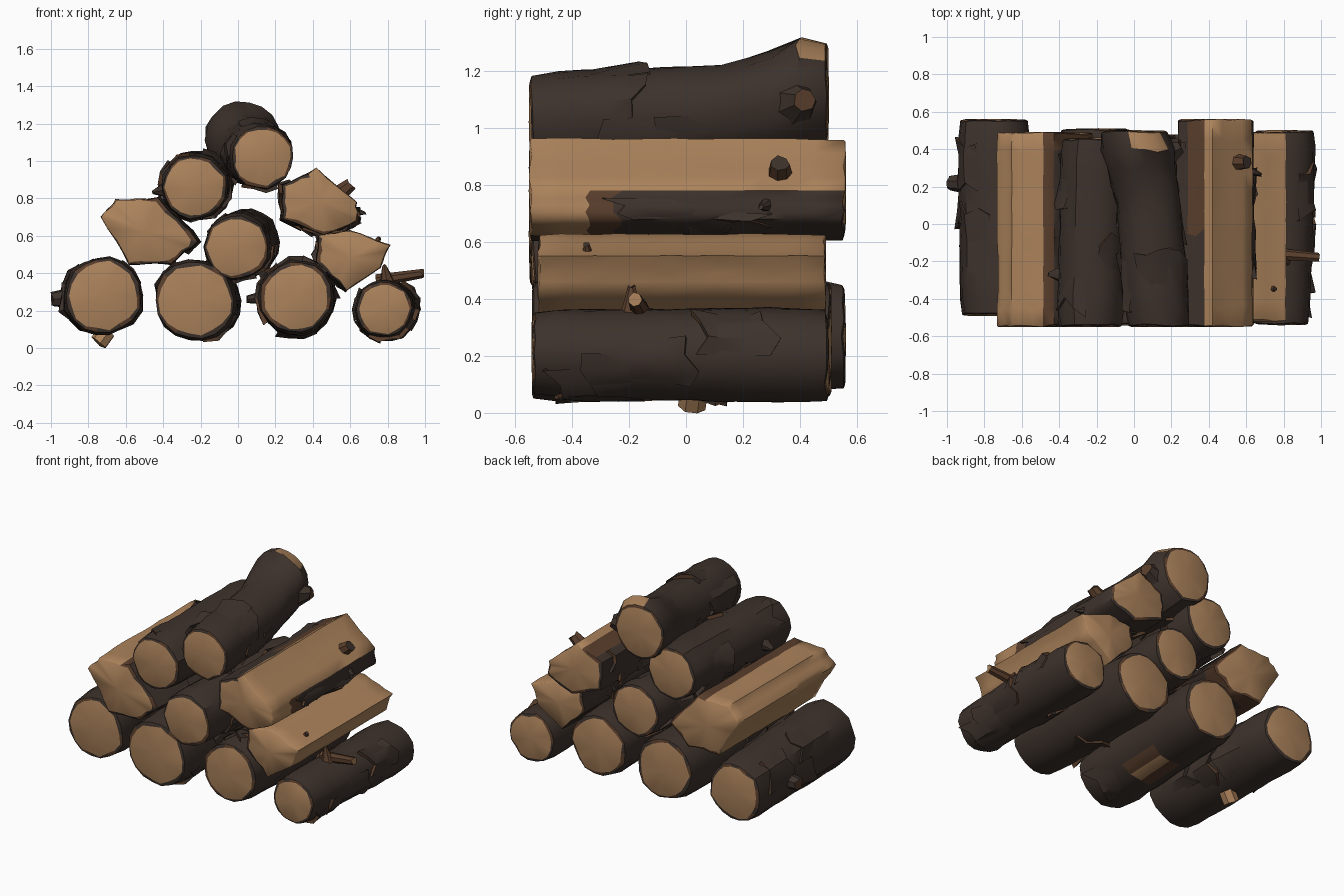
import bpy, bmesh, math, random
from mathutils import Vector

if "Cube" in bpy.data.objects:
    bpy.data.objects.remove(bpy.data.objects["Cube"])

WOOD, BARK, BROWN = range(3)


def material(name, rgb):
    m = bpy.data.materials.new(name)
    m.use_nodes = True
    m.diffuse_color = (*rgb, 1)
    m.node_tree.nodes["Principled BSDF"].inputs["Base Color"].default_value = (*rgb, 1)
    return m


MATS = [material("cut wood", (0.41, 0.225, 0.105)),
        material("dark bark", (0.047, 0.032, 0.025)),
        material("inner bark", (0.10, 0.048, 0.025))]


def finish(name, bm, smooth=35):
    bmesh.ops.recalc_face_normals(bm, faces=bm.faces)
    mesh = bpy.data.meshes.new(name)
    bm.to_mesh(mesh)
    bm.free()
    for m in MATS:
        mesh.materials.append(m)
    ob = bpy.data.objects.new(name, mesh)
    bpy.context.collection.objects.link(ob)
    bpy.context.view_layer.objects.active = ob
    ob.select_set(True)
    bpy.ops.object.shade_smooth_by_angle(angle=math.radians(smooth))
    ob.select_set(False)


def face(bm, verts, mat):
    f = bm.faces.new(verts)
    f.material_index = mat


def circle(n=18):
    return [Vector((math.cos(a), math.sin(a))) for a in (math.tau * i / n for i in range(n))]


def outline(points, centre, cuts=4):
    # Polygon relative to its centre, with each edge cut into short pieces
    pts = [Vector(p) - Vector(centre) for p in points]
    return [p.lerp(q, k / cuts) for p, q in zip(pts, pts[1:] + pts[:1]) for k in range(cuts)]


def along(path, y):
    # Path keys are (y, x, z, size)
    for a, b in zip(path, path[1:]):
        if y <= b[0]:
            t = (y - a[0]) / (b[0] - a[0])
            return [u + (v - u) * t for u, v in zip(a, b)]
    return path[-1]


def log(name, profile, path, rule, seed, rough=0.035, taper=0.03, flakes=9, smooth=35, rings=12):
    rnd = random.Random(seed)
    bm = bmesh.new()
    n = len(profile)
    y0, y1 = path[0][0], path[-1][0]
    lumps = [rnd.uniform(-rough, rough) for _ in profile]
    loops, centres = [], []
    for i in range(rings):
        t = i / (rings - 1)
        end = i in (0, rings - 1)
        yc = y0 + (y1 - y0) * t
        _, x, z, s = along(path, yc)
        loop = []
        for j, p in enumerate(profile):
            k = s * (1 + lumps[j] + rnd.uniform(-rough, rough) * 0.7 + (-taper if end else taper))
            y = yc + rnd.uniform(-0.006, 0.006) if end else yc + rnd.uniform(-0.02, 0.02)
            loop.append(bm.verts.new((x + p.x * k, y, z + p.y * k)))
        loops.append(loop)
        centres.append(Vector((x, yc, z)))

    def mat_at(j, y):
        mid = profile[j % n] + profile[(j + 1) % n]
        return rule(math.degrees(math.atan2(mid.y, mid.x)), y)

    # Sides
    for i in range(rings - 1):
        for j in range(n):
            k = (j + 1) % n
            face(bm, (loops[i][j], loops[i][k], loops[i + 1][k], loops[i + 1][j]),
                 mat_at(j, (centres[i].y + centres[i + 1].y) / 2))
    # Sawn ends with a ragged bark rim
    for i, out in ((0, -1), (rings - 1, 1)):
        push = Vector((0, out * 0.006, 0))
        rims = [mat_at(j, centres[i].y) for j in range(n)]
        inner = []
        for j, v in enumerate(loops[i]):
            keep = 0.97 if rims[j] == WOOD else rnd.uniform(0.87, 0.95)
            inner.append(bm.verts.new(centres[i] + (v.co - centres[i]) * keep + push))
        hub = bm.verts.new(centres[i] + push * 2)
        for j in range(n):
            k = (j + 1) % n
            rim = BROWN if rims[j] == BARK and rnd.random() < 0.3 else rims[j]
            face(bm, (loops[i][j], loops[i][k], inner[k], inner[j]), rim)
            face(bm, (inner[j], inner[k], hub), WOOD)

    # Peeling bark flakes: raised patches with one torn, lifted end
    for _ in range(flakes):
        i, j = rnd.randrange(1, rings - 4), rnd.randrange(n)
        length, step = rnd.choice((2, 3)), rnd.choice((1, -1))
        start = i if step > 0 else i + length
        if any(mat_at(j + c, centres[start + step * r].y) != BARK
               for r in range(length + 1) for c in range(3)):
            continue
        rows = []
        for r in range(length + 1):
            row = []
            for c in range(4):
                ring = start + step * r
                p = loops[ring][(j + c) % n].co
                radial = (p - centres[ring]).normalized()
                edge = r == 0 or c in (0, 3)
                lift = -0.004 if edge else 0.012
                if r == length:
                    lift = rnd.uniform(0.005, 0.03)
                slip = step * rnd.uniform(-0.05, 0.05) if r == length else 0
                row.append(bm.verts.new(p + radial * lift + Vector((0, slip, 0))))
            rows.append(row)
        for a, b in zip(rows, rows[1:]):
            for c in range(3):
                face(bm, (a[c], a[c + 1], b[c + 1], b[c]), BARK)
        # Torn underside of the lifted end
        last = rows[-1]
        foot = [bm.verts.new(v.co.lerp(centres[start + step * length], 0.2)) for v in last]
        for c in range(3):
            face(bm, (last[c], last[c + 1], foot[c + 1], foot[c]), rnd.choice((BARK, BROWN)))
    finish(name, bm, smooth)


def branch(name, start, end, r0, r1, side, tip, seed):
    # Snapped side branch: a rough tapered stub
    rnd = random.Random(seed)
    start, end = Vector(start), Vector(end)
    turn = (end - start).to_track_quat('Z', 'Y')
    bm = bmesh.new()
    loops = []
    for t, r in ((0, r0), (0.5, (r0 + r1) / 2), (1, r1)):
        loops.append([bm.verts.new(start.lerp(end, t) + turn @ Vector(
            (p.x * r, p.y * r, -rnd.uniform(0, 0.02) if t else 0))) for p in circle(7)])
    for a, b in zip(loops, loops[1:]):
        for j in range(7):
            k = (j + 1) % 7
            face(bm, (a[j], a[k], b[k], b[j]), side)
    face(bm, loops[0], side)
    face(bm, loops[-1], tip)
    finish(name, bm)


def all_bark(angle, y):
    return BARK


def scarred_bark(angle, y):
    # Small bare patch underneath, edged with inner bark
    if -95 < angle < -45 and -0.2 < y < 0.12:
        return WOOD if -85 < angle < -55 and y > -0.12 else BROWN
    return BARK


def torn_top(angle, y):
    if y > 0.4 and 45 < angle < 100:
        return BROWN if y > 0.47 else WOOD
    return BARK


# Round logs
ROUND = {
    "bottom_log_outer_left": [(-0.48, -0.72, 0.28, 0.205), (0.55, -0.75, 0.27, 0.19)],
    "bottom_log_inner_left": [(-0.53, -0.23, 0.255, 0.215), (0.5, -0.19, 0.255, 0.205)],
    "bottom_log_inner_right": [(-0.53, 0.31, 0.27, 0.195), (0.47, 0.32, 0.26, 0.2)],
    "bottom_log_outer_right": [(-0.53, 0.78, 0.21, 0.15), (0.49, 0.8, 0.2, 0.165)],
    "middle_log": [(-0.53, -0.01, 0.54, 0.175), (0.46, 0.05, 0.57, 0.175)],
    "upper_log_left": [(-0.54, -0.23, 0.86, 0.175), (0.45, -0.21, 0.88, 0.175)],
}
for seed, (name, path) in enumerate(ROUND.items()):
    log(name, circle(), path, scarred_bark if name == "bottom_log_inner_left" else all_bark, seed + 3)

log("top_log", circle(), [(-0.54, 0.13, 1.02, 0.17), (0.1, 0.08, 1.045, 0.17), (0.28, 0.04, 1.075, 0.18),
                          (0.42, 0.02, 1.12, 0.2), (0.49, 0.0, 1.12, 0.185)], torn_top, 21)


# Split logs: bark remains only on part of each outline
def left_rule(angle, y):
    if -100 < angle < 62:
        return BROWN if y > 0.35 else BARK
    return BROWN if -125 < angle <= -100 or 62 <= angle < 84 else WOOD


def low_right_rule(angle, y):
    return BARK if angle > 145 or angle < -100 else WOOD


def high_right_rule(angle, y):
    if angle > 150 or angle < -72:
        return BARK
    if angle > 105:
        return BROWN if y > -0.05 else BARK
    if angle < 2 and y > -0.36:
        return BROWN if y < -0.25 else BARK
    return WOOD


SPLIT = [
    ("split_log_left", (-0.5, 0.62), -0.54, 0.48, left_rule,
     [(-0.73, 0.70), (-0.58, 0.45), (-0.36, 0.45), (-0.21, 0.57), (-0.43, 0.8), (-0.65, 0.79)]),
    ("split_log_low_right", (0.6, 0.48), -0.51, 0.48, low_right_rule,
     [(0.43, 0.6), (0.42, 0.46), (0.58, 0.31), (0.76, 0.43), (0.81, 0.55), (0.6, 0.63)]),
    ("split_log_high_right", (0.44, 0.78), -0.54, 0.55, high_right_rule,
     [(0.42, 0.96), (0.24, 0.87), (0.24, 0.69), (0.46, 0.6), (0.64, 0.68), (0.63, 0.78)]),
]
for seed, (name, (cx, cz), y0, y1, rule, pts) in enumerate(SPLIT):
    log(name, outline(pts, (cx, cz)), [(y0, cx, cz, 1), (y1, cx, cz, 1)],
        rule, seed + 40, 0.025, 0.005, 25, 60)

# Broken branches, knots and bark shards
branch("side_knot", (-0.88, 0.22, 0.27), (-1.0, 0.22, 0.26), 0.06, 0.04, BARK, BROWN, 1)
branch("under_knot", (-0.7, 0.03, 0.09), (-0.75, 0.02, 0.02), 0.05, 0.05, WOOD, WOOD, 2)
branch("side_branch", (0.74, -0.16, 0.36), (1.0, -0.18, 0.4), 0.035, 0.025, BROWN, WOOD, 3)
branch("branch_root", (0.8, -0.19, 0.33), (0.78, -0.19, 0.45), 0.05, 0.012, BROWN, BROWN, 9)
branch("upper_knot", (0.52, 0.33, 0.81), (0.61, 0.33, 0.88), 0.05, 0.035, BROWN, BARK, 4)
branch("bark_spike", (0.56, 0.3, 0.74), (0.69, 0.26, 0.72), 0.05, 0.008, BARK, BARK, 5)
branch("low_spike", (0.72, -0.34, 0.52), (0.76, -0.35, 0.6), 0.03, 0.012, BROWN, BARK, 6)
branch("left_spike", (-0.38, -0.27, 0.85), (-0.46, -0.27, 0.83), 0.05, 0.012, BARK, BARK, 7)
branch("gap_spike", (0.15, -0.2, 0.27), (0.04, -0.22, 0.26), 0.04, 0.02, BARK, BARK, 8)
branch("top_flare", (0.12, 0.36, 1.08), (0.26, 0.42, 1.1), 0.12, 0.04, BARK, BROWN, 10)
